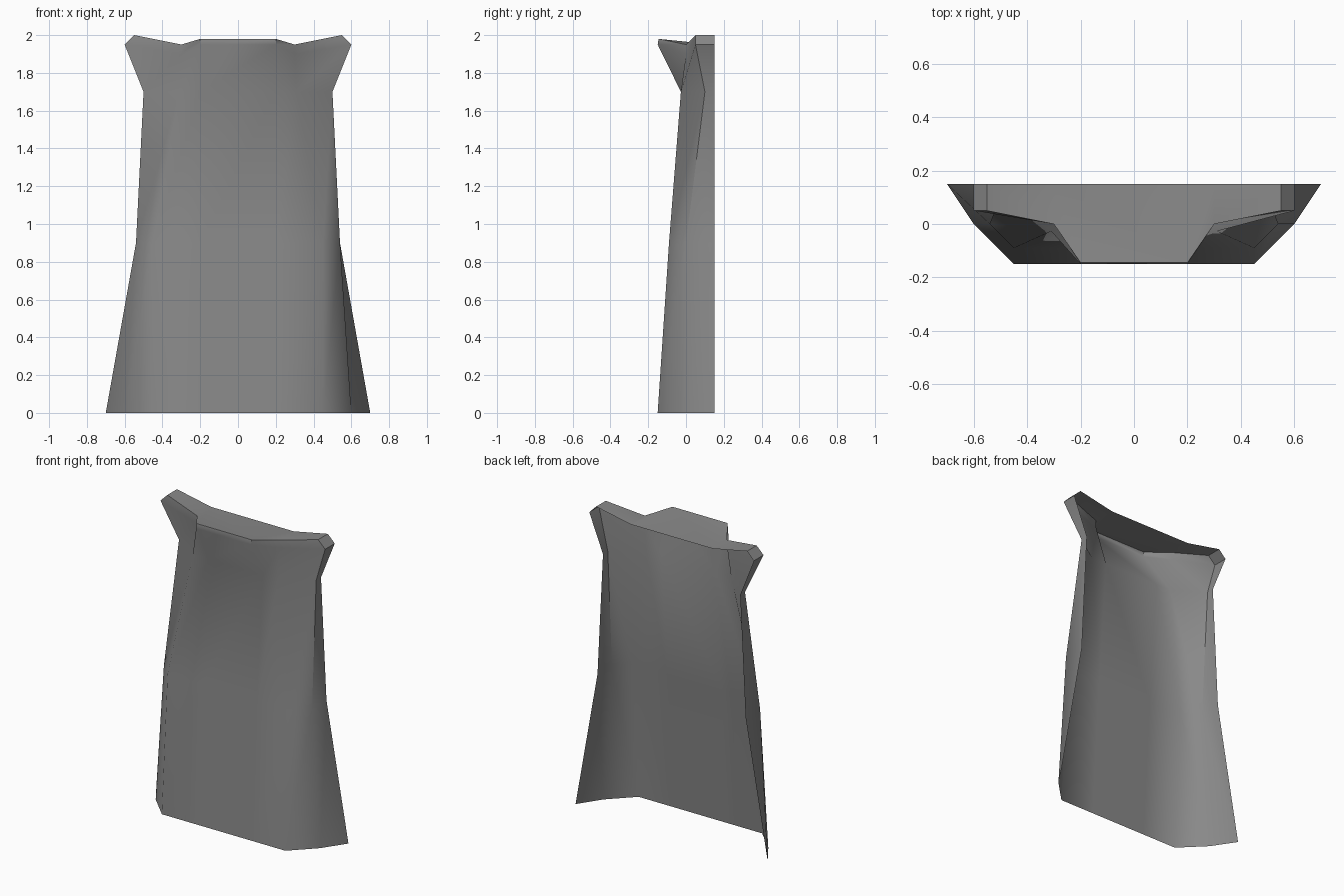
import bpy, bmesh, math

if "Cube" in bpy.data.objects:
    bpy.data.objects.remove(bpy.data.objects["Cube"])

# One flat grey for the whole shell
grey = bpy.data.materials.new("plain_grey")
grey.diffuse_color = (0.25, 0.25, 0.25, 1)
grey.use_nodes = True
grey.node_tree.nodes["Principled BSDF"].inputs["Base Color"].default_value = grey.diffuse_color

# Half cross-sections, from the open back edge round to the front: (x, y, z)
SECTIONS = [
    [(.70, .15, 0), (.60, 0, 0), (.45, -.15, 0), (.20, -.15, 0)],                  # hem
    [(.54, .15, .9), (.54, 0, .9), (.45, -.09, .9), (.20, -.09, .9)],              # waist
    [(.50, .15, 1.7), (.50, .10, 1.7), (.31, -.027, 1.7), (.20, -.027, 1.7)],      # neck
    [(.60, .15, 1.95), (.60, .05, 1.95), (.30, 0, 1.90), (.20, -.15, 1.95)],       # lower rim
    [(.55, .15, 2.0), (.55, .05, 2.0), (.30, 0, 1.95), (.20, -.145, 1.98)],        # upper rim
]


def mirrored(half):
    """Left half followed by the right half, as one full row."""
    return [(-x, y, z) for x, y, z in half] + half[::-1]


bm = bmesh.new()
rows = [[bm.verts.new(p) for p in mirrored(s)] for s in SECTIONS]

# Wall, flared collar and rim, open at the back
for low, high in zip(rows, rows[1:]):
    for i in range(len(low) - 1):
        bm.faces.new((low[i], low[i + 1], high[i + 1], high[i]))

# Top skin: two raised wings and the middle panel
rim = rows[-1]
back = [bm.verts.new((s * .30, .15, 1.95)) for s in (-1, 1)]
for b, (end, side, inner, front) in ((back[0], rim[:4]), (back[1], rim[:3:-1])):
    bm.faces.new((end, side, inner, b))
    bm.faces.new((b, inner, front))
bm.faces.new((back[0], rim[3], rim[4], back[1]))

bmesh.ops.recalc_face_normals(bm, faces=bm.faces)
# Make sure the front wall faces outwards
bm.faces.ensure_lookup_table()
if bm.faces[3].normal.y > 0:
    bmesh.ops.reverse_faces(bm, faces=bm.faces)

mesh = bpy.data.meshes.new("flared_shell")
bm.to_mesh(mesh)
bm.free()
shell = bpy.data.objects.new("flared_shell", mesh)
bpy.context.collection.objects.link(shell)
mesh.materials.append(grey)

# Rounded body, crisp rim
bpy.context.view_layer.objects.active = shell
shell.select_set(True)
bpy.ops.object.shade_smooth_by_angle(angle=math.radians(50))
